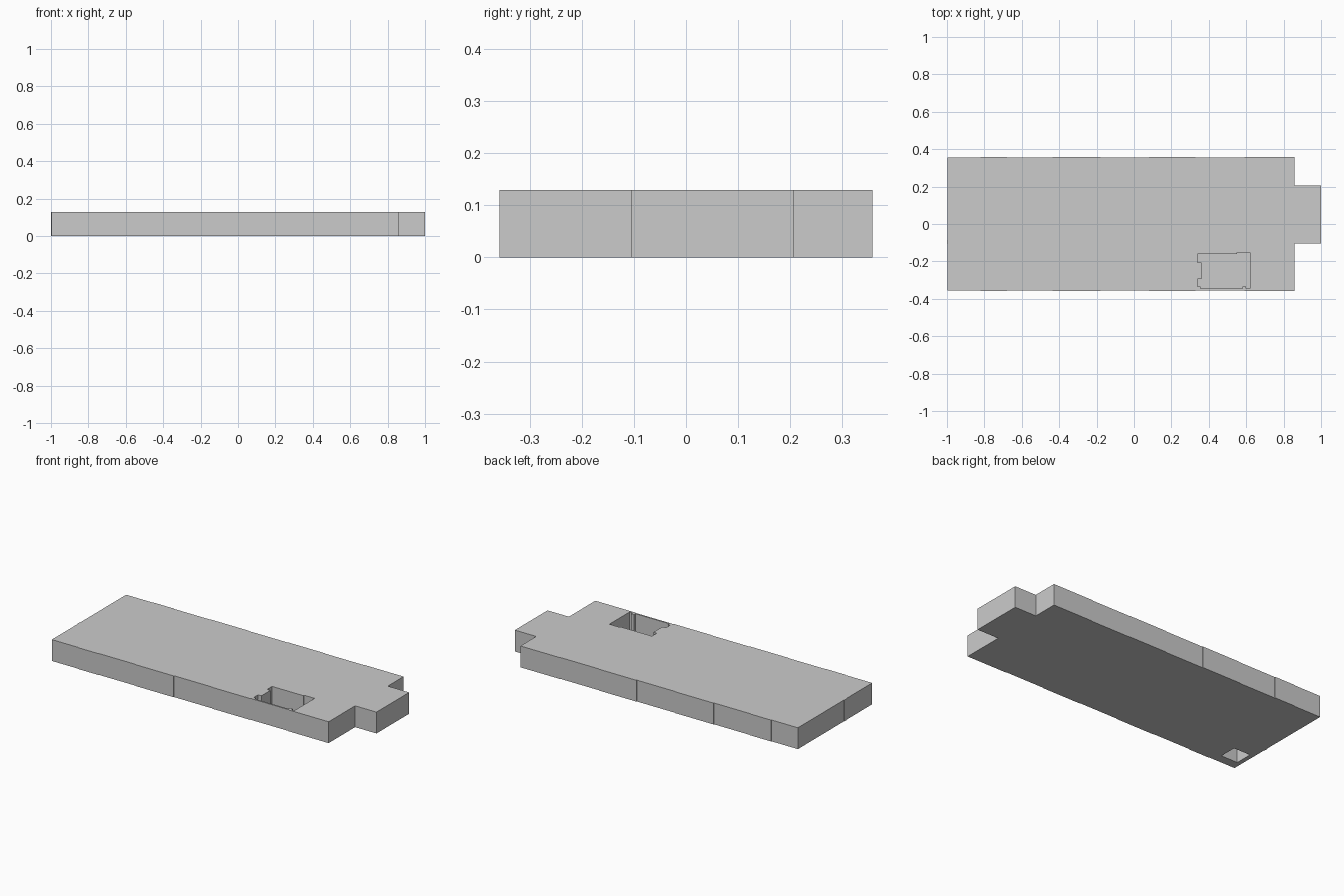
import bpy, bmesh

if "Cube" in bpy.data.objects:
    bpy.data.objects.remove(bpy.data.objects["Cube"])

H = 0.129


def prism(name, pts, z0, z1):
    """Extrude a counter-clockwise outline from z0 to z1."""
    bm = bmesh.new()
    base = bm.faces.new([bm.verts.new((x, y, z0)) for x, y in pts])
    ext = bmesh.ops.extrude_face_region(bm, geom=[base])
    top = [v for v in ext["geom"] if isinstance(v, bmesh.types.BMVert)]
    bmesh.ops.translate(bm, verts=top, vec=(0, 0, z1 - z0))
    bmesh.ops.recalc_face_normals(bm, faces=bm.faces)
    me = bpy.data.meshes.new(name)
    bm.to_mesh(me)
    bm.free()
    ob = bpy.data.objects.new(name, me)
    bpy.context.collection.objects.link(ob)
    return ob


def stepped_edge(side):
    """Long edge with very shallow raised pads, listed with x rising."""
    inner, outer = 0.355 * side, 0.358 * side
    pts = [(-0.997, inner)]
    for a, b in [(-0.82, -0.68), (-0.435, -0.18), (0.08, 0.33), (0.59, 0.857)]:
        pts += [(a, inner), (a, outer), (b, outer)]
        if b < 0.8:
            pts.append((b, inner))
    return pts


# Slab outline: front edge, end tab, back edge, small clip on the left end
outline = stepped_edge(-1)
outline += [(0.857, -0.105), (1, -0.105), (1, 0.207), (0.857, 0.207)]
outline += stepped_edge(1)[::-1]
outline += [(-0.997, -0.085), (-1, -0.085), (-1, -0.107), (-0.997, -0.107)]
slab = prism("slab_body", outline, 0, H)

# Notched pocket in the top
pocket = prism("top_pocket_cutter", [
    (0.355, -0.346), (0.58, -0.346), (0.58, -0.333), (0.60, -0.333),
    (0.60, -0.346), (0.62, -0.346), (0.62, -0.153), (0.55, -0.153),
    (0.55, -0.16), (0.34, -0.16), (0.34, -0.207), (0.362, -0.207),
    (0.362, -0.293), (0.34, -0.293), (0.34, -0.335), (0.355, -0.335)],
    0.012, H + 0.05)

# Small rectangular pocket in the underside
recess = prism("bottom_pocket_cutter", [
    (-0.97, -0.30), (-0.86, -0.30), (-0.86, -0.195), (-0.97, -0.195)],
    -0.05, 0.11)

for cutter in (pocket, recess):
    cutter.hide_render = True
    cutter.hide_viewport = False
    cutter.display_type = 'WIRE'
    mod = slab.modifiers.new("cut_" + cutter.name, 'BOOLEAN')
    mod.operation = 'DIFFERENCE'
    mod.solver = 'EXACT'
    mod.object = cutter
